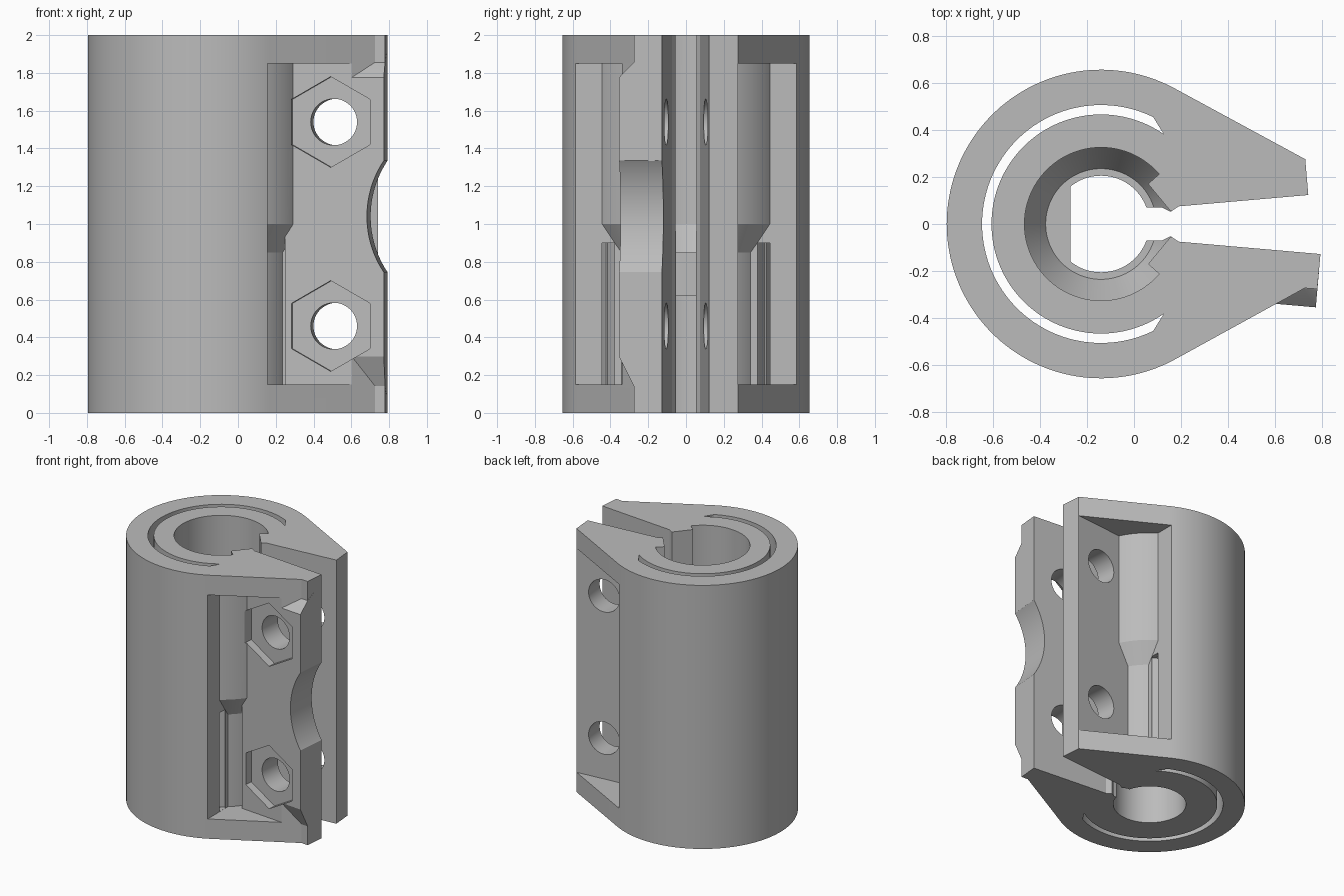
import bpy, bmesh
from math import sin, cos, radians, degrees, acos
from mathutils import Matrix, Vector

if "Cube" in bpy.data.objects:
    bpy.data.objects.remove(bpy.data.objects["Cube"])

CX = -0.14          # axis of the round body
TILT = radians(5)   # splay of the two clamp jaws

grey = bpy.data.materials.new("plain grey")
grey.use_nodes = True
grey.diffuse_color = (0.5, 0.5, 0.5, 1)
grey.node_tree.nodes["Principled BSDF"].inputs["Base Color"].default_value = (0.5, 0.5, 0.5, 1)


def arc(r, a0, a1, n=64):
    steps = [radians(a0 + (a1 - a0) * i / n) for i in range(n + 1)]
    return [(CX + r * cos(a), r * sin(a)) for a in steps]


def finish(bm, name):
    bmesh.ops.recalc_face_normals(bm, faces=bm.faces)
    mesh = bpy.data.meshes.new(name)
    bm.to_mesh(mesh)
    bm.free()
    obj = bpy.data.objects.new(name, mesh)
    bpy.context.collection.objects.link(obj)
    mesh.materials.append(grey)
    return obj


def prism(name, pts, z0, z1, matrix=Matrix()):
    bm = bmesh.new()
    face = bm.faces.new([bm.verts.new((x, y, z0)) for x, y in pts])
    top = bmesh.ops.extrude_face_region(bm, geom=[face])["geom"]
    bmesh.ops.translate(bm, vec=(0, 0, z1 - z0),
                        verts=[v for v in top if isinstance(v, bmesh.types.BMVert)])
    bm.transform(matrix)
    return finish(bm, name)


def lathe(name, profile, n=96):
    bm = bmesh.new()
    rings = [[bm.verts.new((x, y, z)) for x, y in arc(r, 0, 360, n)[:-1]] for r, z in profile]
    for a, b in zip(rings, rings[1:]):
        for i in range(n):
            j = (i + 1) % n
            bm.faces.new((a[i], a[j], b[j], b[i]))
    bm.faces.new(rings[0])
    bm.faces.new(rings[-1])
    return finish(bm, name)


def rod(name, centre, r, length, sides, angle, spin=0):
    # a bar lying along y, turned about z
    bm = bmesh.new()
    bmesh.ops.create_cone(bm, cap_ends=True, segments=sides, radius1=r, radius2=r, depth=length)
    bm.transform(Matrix.Translation(centre) @ Matrix.Rotation(angle, 4, 'Z')
                 @ Matrix.Rotation(radians(90), 4, 'X') @ Matrix.Rotation(spin, 4, 'Z'))
    return finish(bm, name)


def combine(target, tool, operation):
    mod = target.modifiers.new("shape", 'BOOLEAN')
    mod.object = tool
    mod.operation = operation
    mod.solver = 'EXACT'
    bpy.context.view_layer.objects.active = target
    bpy.ops.object.modifier_apply(modifier=mod.name)
    bpy.data.objects.remove(tool)


def cut(target, tool):
    combine(target, tool, 'DIFFERENCE')


# Round body running tangentially into two jaws
outline = arc(0.655, 62, 298, 96) + [(0.725, -0.272), (0.778, -0.276), (0.792, -0.124),
                                    (0.7, 0), (0.74, 0.122), (0.727, 0.275)]
body = prism("clamp_body", outline, 0, 2)

# Thick pad on the front jaw, with bevelled ends
pad_side = [(-0.2, 0.1), (-0.27, 0.13), (-0.28, 0.15), (-0.36, 0.31),
            (-0.36, 1.77), (-0.28, 1.852), (-0.2, 1.9)]
turn = Matrix.Rotation(-TILT, 4, 'Z')
corner = Vector((0.772, -0.352, 0))
place = (Matrix.Translation(corner) @ turn @ Matrix.Translation((0, 0.352, 0))
         @ Matrix(((0, 0, 1, 0), (1, 0, 0, 0), (0, 1, 0, 0), (0, 0, 0, 1))))
combine(body, prism("jaw_pad", pad_side, -0.35, 0, place), 'UNION')

# Stepped bore with a flat-sided throat
bore = lathe("bore_cutter", [(0.325, 2.1), (0.325, 1), (0.235, 0.85), (0.235, 0.8499)][:3])
cut(body, bore)
cut(body, lathe("lower_bore_cutter", [(0.25, -0.1), (0.25, 0.62)]))
flat = degrees(acos(-0.13 / 0.205))
cut(body, prism("throat_cutter", arc(0.205, -flat, flat), 0.55, 0.95))

# Locating teeth beside the slit
for s in (1, -1):
    tooth = [(0.06, 0.17), (0.155, 0.055), (0.25, 0.06), (0.3, 0.2), (0.15, 0.25)]
    combine(body, prism("tooth", [(x, s * y) for x, y in tooth], 0.95, 2), 'UNION')

# Splayed slit between the jaws, leaving the tooth tips proud
slit = [(-0.1, 0.05), (0.03, 0.07), (0.12, 0.07), (0.155, 0.052), (0.19, 0.075), (0.9, 0.137)]
cut(body, prism("slit_cutter", slit + [(x, -y) for x, y in reversed(slit)], -0.1, 2.1))

# Curved spring slot around the bore
slot = arc(0.505, 64, 296, 96) + arc(0.465, 305, 55, 96)
cut(body, prism("slot_cutter", slot, -0.1, 2.1))

# Side pockets, kept clear of a stepped inner core
for s, face0, face1 in ((-1, 0.308, 0.365), (1, 0.232, 0.291)):
    shape = [(0.155, 0.9), (0.155, 0.25), (0.25, 0.25), (0.25, face0), (0.9, face1), (0.9, 0.9)]
    if s > 0:
        shape[1:4] = [(0.155, 0.224), (0.25, face0)]
    pocket = prism("pocket_cutter", [(x, s * y) for x, y in shape], 0.15, 1.85)
    cut(pocket, lathe("core", [(0.452, 0), (0.452, 0.85), (0.533, 1), (0.533, 2)]))
    cut(body, pocket)
    ends = arc(0.533, s * 52, s * 66, 16) + arc(0.455, s * 66, s * 52, 16)
    cut(body, prism("slot_mouth_cutter", ends, 0.151, 0.9))

# Bolt holes through both jaws and hexagonal nut seats in the front one
for z in (0.46, 1.54):
    for s in (-1, 1):
        cut(body, rod("bolt_cutter", (0.505, s * 0.3, z), 0.123, 0.56, 48, s * TILT))
    cut(body, rod("nut_cutter", (0.483, -0.42, z), 0.24, 0.3, 6, -TILT, radians(0)))

# Scallop in the edge of the front jaw
cut(body, rod("scallop_cutter", (1.215, -0.34, 1.04), 0.53, 0.6, 128, -TILT))

# Smooth round walls, crisp edges
bpy.ops.object.select_all(action='DESELECT')
body.select_set(True)
bpy.context.view_layer.objects.active = body
bpy.ops.object.shade_smooth_by_angle(angle=radians(25))
